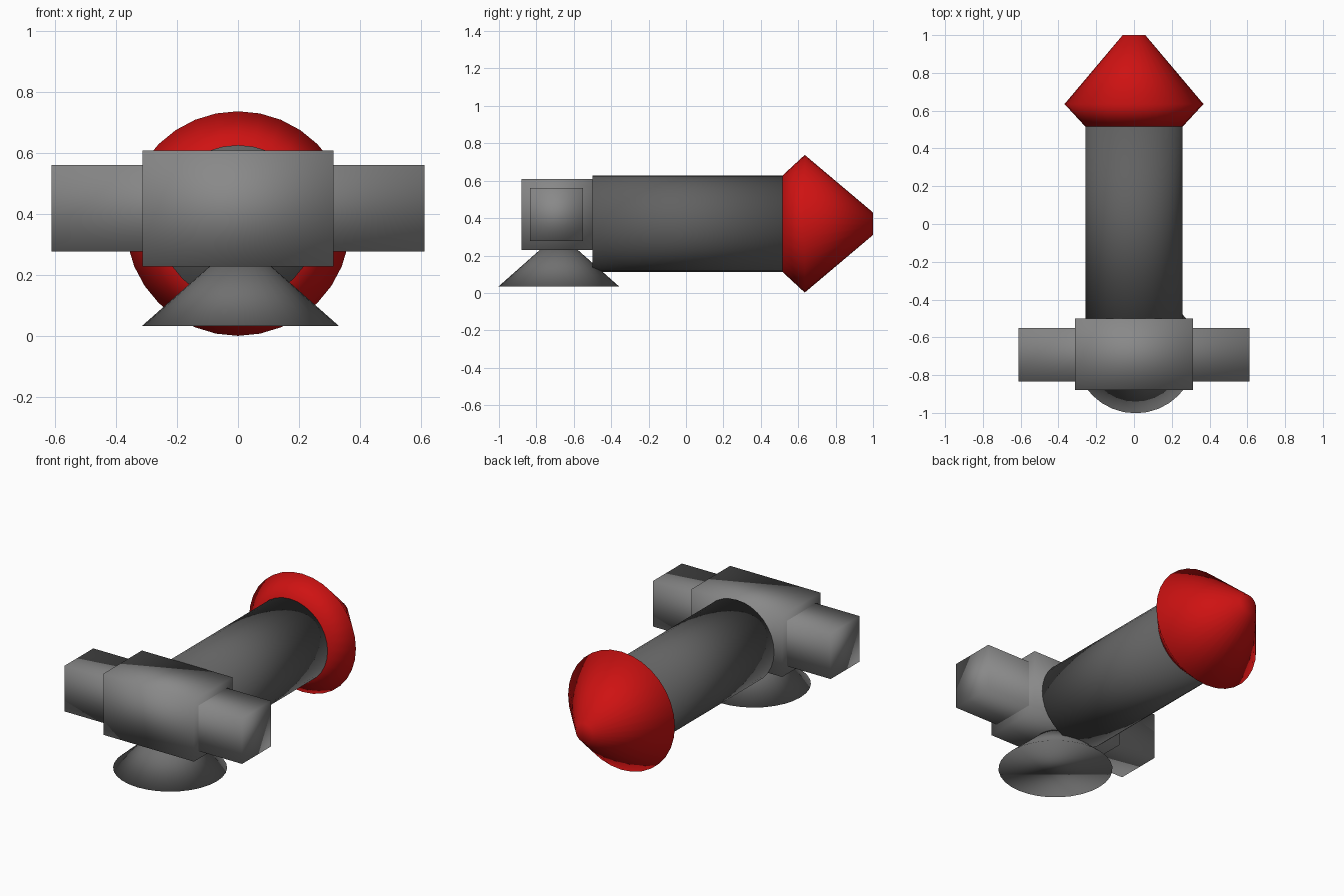
import bpy
import math

cube = bpy.data.objects.get("Cube")
if cube:
    bpy.data.objects.remove(cube, do_unlink=True)


def make_material(name, color):
    mat = bpy.data.materials.new(name)
    mat.use_nodes = True
    mat.diffuse_color = (*color, 1)
    mat.node_tree.nodes["Principled BSDF"].inputs["Base Color"].default_value = (*color, 1)
    return mat


light_grey = make_material("light grey", (0.25, 0.25, 0.25))
mid_grey = make_material("mid grey", (0.16, 0.16, 0.16))
dark_grey = make_material("dark grey", (0.12, 0.12, 0.12))
red = make_material("red", (0.62, 0.006, 0.006))


def finish(obj, mat):
    obj.data.materials.append(mat)
    for poly in obj.data.polygons:
        poly.use_smooth = True
    return obj


def box(name, center, size, mat):
    mesh = bpy.data.meshes.new(name)
    verts = [[c + s * k / 2 for c, s, k in zip(center, size, (i, j, l))]
             for i in (-1, 1) for j in (-1, 1) for l in (-1, 1)]
    faces = [(0, 1, 3, 2), (4, 6, 7, 5), (0, 4, 5, 1),
             (2, 3, 7, 6), (0, 2, 6, 4), (1, 5, 7, 3)]
    mesh.from_pydata(verts, [], faces)
    obj = bpy.data.objects.new(name, mesh)
    bpy.context.collection.objects.link(obj)
    return finish(obj, mat)


def turned(name, profile, origin, mat, along_y=False, sides=32):
    """Closed solid of revolution from (radius, height) pairs."""
    verts, faces = [], []
    for r, h in profile:
        for i in range(sides):
            a = math.tau * i / sides
            u, v = r * math.cos(a), r * math.sin(a)
            verts.append((u, h, -v) if along_y else (u, v, h))
    for k in range(len(profile) - 1):
        for i in range(sides):
            j = (i + 1) % sides
            low, high = k * sides, (k + 1) * sides
            faces.append((low + i, low + j, high + j, high + i))
    faces.append(tuple(reversed(range(sides))))
    faces.append(tuple(range(len(verts) - sides, len(verts))))
    mesh = bpy.data.meshes.new(name)
    mesh.from_pydata(verts, [], faces)
    obj = bpy.data.objects.new(name, mesh)
    obj.location = origin
    bpy.context.collection.objects.link(obj)
    return finish(obj, mat)


# Housing block with a bar passing through it
box("housing", (0, -0.69, 0.42), (0.625, 0.38, 0.38), light_grey)
box("cross_bar", (0, -0.692, 0.42), (1.224, 0.284, 0.284), light_grey)

# Flared foot under the housing
turned("foot", [(0.322, 0.035), (0.09, 0.24)], (0.008, -0.68, 0), mid_grey)

# Long barrel and its pointed head
turned("barrel", [(0.257, -0.5), (0.257, 0.515)], (0, 0, 0.37), dark_grey, True)
turned("head", [(0.257, 0.515), (0.368, 0.635), (0.06, 1.0)], (0, 0, 0.37), red, True)
